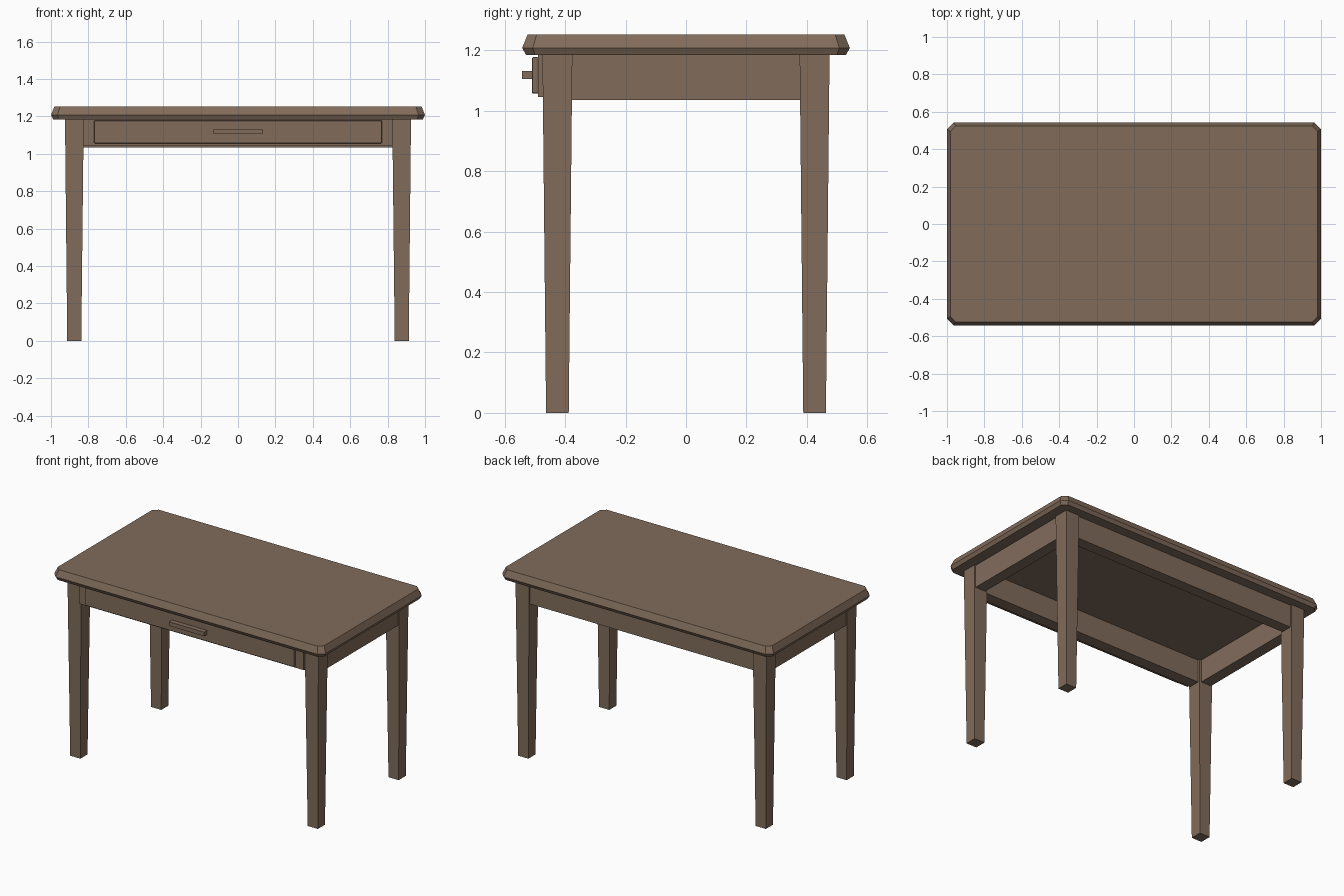
import bpy, bmesh

old = bpy.data.objects.get("Cube")
if old:
    bpy.data.objects.remove(old, do_unlink=True)

wood = bpy.data.materials.new("brown_wood")
wood.use_nodes = True
wood.diffuse_color = (0.22, 0.15, 0.105, 1)
bsdf = wood.node_tree.nodes["Principled BSDF"]
bsdf.inputs["Base Color"].default_value = wood.diffuse_color
bsdf.inputs["Roughness"].default_value = 0.8


def loft(name, rings):
    """Join matching rings of points and cap both ends."""
    bm = bmesh.new()
    loops = [[bm.verts.new(p) for p in ring] for ring in rings]
    n = len(loops[0])
    for low, high in zip(loops, loops[1:]):
        for i in range(n):
            j = (i + 1) % n
            bm.faces.new((low[i], low[j], high[j], high[i]))
    bm.faces.new(loops[0][::-1])
    bm.faces.new(loops[-1])
    bmesh.ops.recalc_face_normals(bm, faces=bm.faces)
    mesh = bpy.data.meshes.new(name)
    bm.to_mesh(mesh)
    bm.free()
    mesh.materials.append(wood)
    obj = bpy.data.objects.new(name, mesh)
    bpy.context.collection.objects.link(obj)
    return obj


def rect(x0, x1, y0, y1, z):
    return [(x0, y0, z), (x1, y0, z), (x1, y1, z), (x0, y1, z)]


def box(name, x0, x1, y0, y1, z0, z1):
    return loft(name, [rect(x0, x1, y0, y1, z0), rect(x0, x1, y0, y1, z1)])


def clipped_rect(hx, hy, c, z):
    """Rectangle with cut corners."""
    return [(-hx + c, -hy, z), (hx - c, -hy, z), (hx, -hy + c, z), (hx, hy - c, z),
            (hx - c, hy, z), (-hx + c, hy, z), (-hx, hy - c, z), (-hx, -hy + c, z)]


# Tabletop with sloped rim
loft("tabletop", [clipped_rect(0.988, 0.53, 0.03, 1.185),
                  clipped_rect(1.0, 0.542, 0.035, 1.208),
                  clipped_rect(0.982, 0.524, 0.03, 1.252)])

# Tapered legs and aprons, repeated on opposite sides
for sx, side in ((1, "left"), (-1, "right")):
    for sy, end in ((-1, "front"), (1, "back")):
        loft(f"{end}_{side}_leg", [
            rect(sx * 0.838, sx * 0.913, sy * 0.388, sy * 0.463, 0),
            rect(sx * 0.825, sx * 0.925, sy * 0.376, sy * 0.475, 1.185)])
    box(f"{side}_apron", sx * 0.84, sx * 0.915, -0.38, 0.38, 1.035, 1.185)
for sy, end in ((-1, "front"), (1, "back")):
    box(f"{end}_apron", -0.83, 0.83, sy * 0.39, sy * 0.465, 1.035, 1.185)

# Drawer surround, drawer front and handle
box("drawer_surround", -0.825, 0.825, -0.49, -0.46, 1.046, 1.185)
drawer = box("drawer_front", -0.77, 0.77, -0.51, -0.488, 1.056, 1.178)
bevel = drawer.modifiers.new("edge_bevel", 'BEVEL')
bevel.width = 0.006
bevel.segments = 2
box("drawer_handle", -0.13, 0.13, -0.542, -0.508, 1.105, 1.132)
